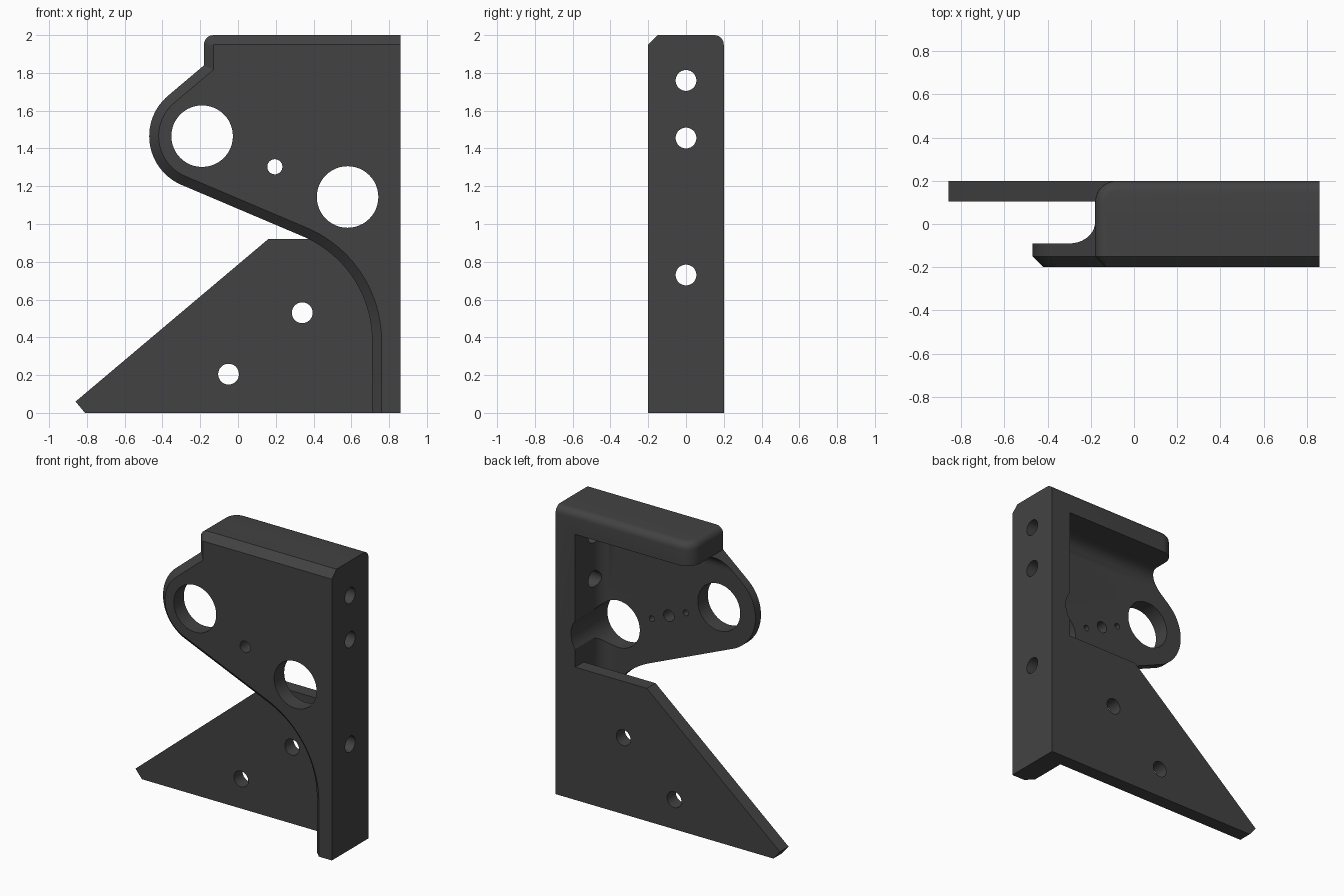
import bpy, bmesh, math
from mathutils import Vector

if "Cube" in bpy.data.objects:
    bpy.data.objects.remove(bpy.data.objects["Cube"])

mat = bpy.data.materials.new("dark_grey")
mat.diffuse_color = (0.055, 0.055, 0.055, 1)
mat.use_nodes = True
mat.node_tree.nodes["Principled BSDF"].inputs["Base Color"].default_value = mat.diffuse_color


def make(name, bm):
    bmesh.ops.recalc_face_normals(bm, faces=bm.faces)
    me = bpy.data.meshes.new(name)
    bm.to_mesh(me)
    bm.free()
    ob = bpy.data.objects.new(name, me)
    bpy.context.collection.objects.link(ob)
    me.materials.append(mat)
    return ob


def loft(name, rings):
    """Solid through rings of equal length; each ring is ([(x, z)...], y)."""
    bm = bmesh.new()
    rows = [[bm.verts.new((x, y, z)) for x, z in pts] for pts, y in rings]
    n = len(rows[0])
    for a, b in zip(rows, rows[1:]):
        for i in range(n):
            j = (i + 1) % n
            bm.faces.new((a[i], a[j], b[j], b[i]))
    bm.faces.new(rows[0])
    bm.faces.new(rows[-1][::-1])
    bmesh.ops.remove_doubles(bm, verts=bm.verts, dist=0.0015)
    return make(name, bm)


def box(lo, hi):
    bm = bmesh.new()
    bmesh.ops.create_cube(bm, size=1)
    for v in bm.verts:
        v.co = [lo[i] if v.co[i] < 0 else hi[i] for i in range(3)]
    return bm


def round_edges(bm, rule, radius, segments):
    edges = [e for e in bm.edges if rule(*[v.co for v in e.verts])]
    bmesh.ops.bevel(bm, geom=edges, offset=radius, segments=segments,
                    profile=0.5, affect='EDGES')


def on(axis, value):
    return lambda a, b: abs(a[axis] - value) < 1e-4 and abs(b[axis] - value) < 1e-4


def boolean(target, tool, op='DIFFERENCE'):
    mod = target.modifiers.new("bool", 'BOOLEAN')
    mod.operation, mod.object, mod.solver = op, tool, 'EXACT'
    bpy.context.view_layer.objects.active = target
    bpy.ops.object.modifier_apply(modifier=mod.name)
    bpy.data.objects.remove(tool)


def drill(target, centre, radius, axis, length, sides=48):
    bm = bmesh.new()
    bmesh.ops.create_cone(bm, cap_ends=True, segments=sides, radius1=radius,
                          radius2=radius, depth=length)
    rot = Vector((0, 0, 1)).rotation_difference(Vector(axis)).to_matrix()
    bmesh.ops.rotate(bm, verts=bm.verts, matrix=rot)
    bmesh.ops.translate(bm, verts=bm.verts, vec=centre)
    boolean(target, make("drill", bm))


def arc(cx, cz, r, a0, a1, n):
    return [(cx + r * math.cos(math.radians(a0 + (a1 - a0) * i / n)),
             cz + r * math.sin(math.radians(a0 + (a1 - a0) * i / n)))
            for i in range(n + 1)]


def offset(path, d):
    """Shift an open path to its left by d with mitred corners."""
    p = [Vector(q) for q in path]
    nor = []
    for a, b in zip(p, p[1:]):
        t = (b - a).normalized()
        nor.append(Vector((-t.y, t.x)))
    out = []
    for i, q in enumerate(p):
        n0, n1 = nor[max(i - 1, 0)], nor[min(i, len(nor) - 1)]
        out.append(tuple(q + (n0 + n1) * d / (1 + n0.dot(n1))))
    return out


FRONT, BACK, INNER, WALL, SHELF, END = -0.2, 0.2, -0.09, 0.71, 1.84, -0.18


def pocket():
    # hollow behind the front plate, with filleted inside edges
    bm = box((-2, INNER, -1), (WALL, 1, SHELF))
    front, right, top = on(1, INNER), on(0, WALL), on(2, SHELF)
    round_edges(bm, lambda a, b: front(a, b) and (right(a, b) or top(a, b)), 0.1, 10)
    return make("pocket", bm)


# front plate: lobe, sloping edge and sweeping arc, chamfered on its front edge
R = 0.6
slope = math.radians(247)
bend_x = WALL - R - R * math.cos(slope)
lobe = arc(-0.19, 1.465, 0.28, 130.2, 247, 28)
lx, lz = lobe[-1]
bend_z = lz - (bend_x - lx) * math.tan(math.radians(23))
path = ([(0.86, 2)] + arc(END + 0.05, 1.95, 0.05, 90, 180, 6) + [(END, SHELF)] + lobe
        + arc(WALL - R, bend_z + R * math.sin(slope), R, 67, 0, 20) + [(WALL, 0)])
corner = [(0.86, 0)]
bracket = loft("bracket", [(offset(path, 0.05) + corner, FRONT),
                           (path + corner, FRONT + 0.05), (path + corner, 0.02)])
boolean(bracket, pocket())

# top flange and side wall, rounded along the back and the free end
bm = box((END, 0.012, 0), (0.86, BACK, 2))
left, back = on(0, END), on(1, BACK)
round_edges(bm, lambda a, b: left(a, b) and back(a, b), 0.1, 10)
top, right, near = on(2, 2), on(0, 0.86), on(1, 0.012)
round_edges(bm, lambda a, b: top(a, b) and not right(a, b) and not near(a, b), 0.05, 6)
frame = make("frame", bm)
boolean(frame, pocket())
boolean(bracket, frame, 'UNION')

# triangular back plate
tri = [(-0.81, 0), (0.86, 0), (0.86, 0.92), (0.16, 0.92), (-0.86, 0.06)]
boolean(bracket, loft("back_plate", [(tri, 0.105), (tri, BACK)]), 'UNION')

# large, middle and back plate holes, all running front to back
for x, z, r in ((-0.19, 1.465, 0.163), (0.58, 1.143, 0.163), (0.195, 1.303, 0.04),
                (0.34, 0.53, 0.055), (-0.05, 0.205, 0.055)):
    drill(bracket, (x, 0, z), r, (0, 1, 0), 1)

# two small blind holes in the rear of the front plate
for s in (-1, 1):
    drill(bracket, (0.195 + s * 0.13, INNER, 1.303 - s * 0.055), 0.02, (0, 1, 0), 0.12, 24)

# side wall holes
for z in (1.76, 1.455, 0.73):
    drill(bracket, (0.8, 0, z), 0.055, (1, 0, 0), 0.5)

bpy.ops.object.select_all(action='DESELECT')
bracket.select_set(True)
bpy.context.view_layer.objects.active = bracket
bpy.ops.object.shade_smooth_by_angle(angle=math.radians(30))
